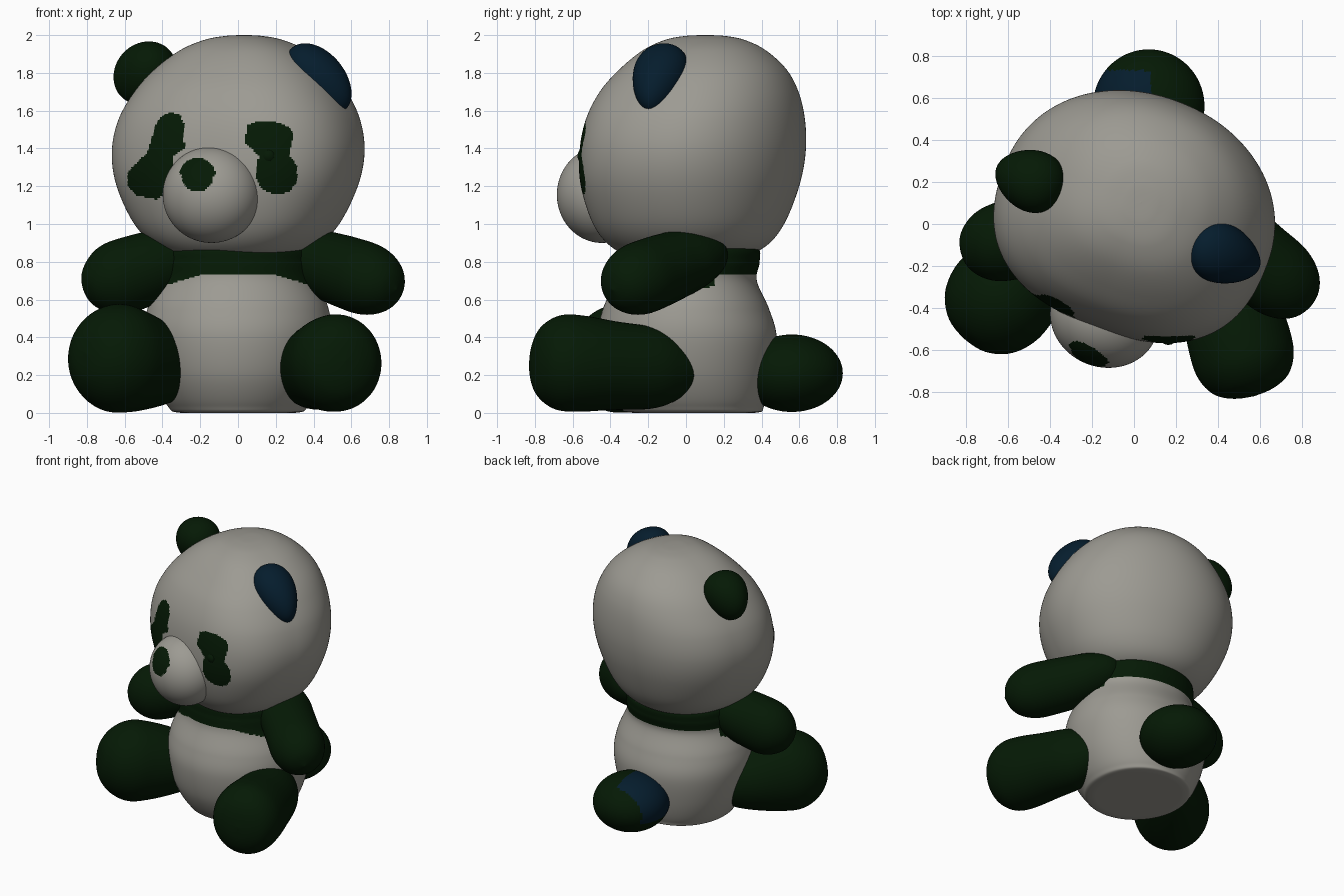
import bpy, bmesh, math
from mathutils import Matrix, Vector
from mathutils.bvhtree import BVHTree

if "Cube" in bpy.data.objects:
    bpy.data.objects.remove(bpy.data.objects["Cube"])


def material(name, rgb):
    m = bpy.data.materials.new(name)
    m.diffuse_color = (*rgb, 1.0)
    m.use_nodes = True
    m.node_tree.nodes["Principled BSDF"].inputs["Base Color"].default_value = m.diffuse_color
    return m


WHITE = material("warm grey plush", (0.335, 0.325, 0.29))
GREEN = material("dark green plush", (0.0015, 0.010, 0.0015))
BLUE = material("dark blue plush", (0.0015, 0.012, 0.026))

YAW = Matrix.Rotation(math.radians(-21), 4, 'Z')   # the head looks to one side
parts = []


def finish(bm, name, mats, rule=None):
    """Turn a bmesh in world space into a smooth object; rule picks a material per face."""
    for v in bm.verts:
        v.co.z = max(v.co.z, 0.0)
    bmesh.ops.recalc_face_normals(bm, faces=bm.faces)
    for f in bm.faces:
        f.smooth = True
        if rule:
            f.material_index = rule(f.calc_center_median())
    me = bpy.data.meshes.new(name)
    bm.to_mesh(me)
    bm.free()
    for m in mats:
        me.materials.append(m)
    ob = bpy.data.objects.new(name, me)
    bpy.context.collection.objects.link(ob)
    parts.append(ob)
    return ob


def spline(rows, steps):
    """Smooth interpolation through profile rows."""
    out = []
    for i in range(len(rows) - 1):
        p = [rows[max(0, min(len(rows) - 1, i + k))] for k in (-1, 0, 1, 2)]
        for s in range(steps):
            t = s / steps
            out.append([0.5 * (2 * b + (c - a) * t + (2 * a - 5 * b + 4 * c - d) * t * t
                               + (3 * b - a - 3 * c + d) * t ** 3) for a, b, c, d in zip(*p)])
    out.append(list(rows[-1]))
    return out


def loft(name, rows, mats, matrix=Matrix(), seg=64, steps=6, front=2.0, back=2.0, rule=None):
    """Rows are (height, half width, centre y, half depth); front/back square off each side."""
    bm = bmesh.new()
    rings = []
    for h, rx, cy, ry in spline(rows, steps):
        rx, ry = max(rx, 0.002), max(ry, 0.002)
        ring = []
        for i in range(seg):
            a = 2 * math.pi * i / seg
            c, s = math.cos(a), math.sin(a)
            e = 2.0 / (front if s < 0 else back)
            x = rx * math.copysign(abs(c) ** e, c)
            y = ry * math.copysign(abs(s) ** e, s)
            ring.append(bm.verts.new(matrix @ Vector((x, y + cy, h))))
        rings.append(ring)
    for a, b in zip(rings, rings[1:]):
        for i in range(seg):
            j = (i + 1) % seg
            bm.faces.new((a[i], a[j], b[j], b[i]))
    bm.faces.new(rings[0][::-1])
    bm.faces.new(rings[-1])
    return finish(bm, name, mats, rule)


def limb(name, start, toward, rows):
    """Rounded limb along a line; rows are (distance, half width, half height)."""
    start, toward = Vector(start), Vector(toward)
    rot = (toward - start).to_track_quat('Z', 'Y').to_matrix().to_4x4()
    loft(name, [(h, rx, 0, ry) for h, rx, ry in rows], [GREEN],
         Matrix.Translation(start) @ rot, seg=64)


def ball(name, loc, radii, mats, rot=Matrix(), seg=64, taper=0.0, rule=None):
    """Ellipsoid; taper thins its depth toward one end of its local x axis."""
    bm = bmesh.new()
    bmesh.ops.create_uvsphere(bm, u_segments=seg, v_segments=seg // 2, radius=1)
    for v in bm.verts:
        v.co.y *= 1 + taper * v.co.x
    bm.transform(Matrix.Translation(loc) @ rot @ Matrix.Diagonal((*radii, 1)))
    return finish(bm, name, mats, rule)


def inside(x, z, poly):
    hit = False
    for (x1, z1), (x2, z2) in zip(poly, poly[1:] + poly[:1]):
        if (z1 > z) != (z2 > z) and x < x1 + (z - z1) * (x2 - x1) / (z2 - z1):
            hit = not hit
    return hit


# Head with coloured eye patches
PATCHES = [
    [(-0.43, 1.54), (-0.40, 1.575), (-0.355, 1.59), (-0.31, 1.58), (-0.285, 1.53), (-0.285, 1.40),
     (-0.34, 1.36), (-0.355, 1.25), (-0.39, 1.16), (-0.43, 1.13), (-0.54, 1.155), (-0.585, 1.20),
     (-0.585, 1.275), (-0.48, 1.38)],
    [(0.045, 1.52), (0.10, 1.54), (0.20, 1.54), (0.27, 1.515), (0.295, 1.47), (0.27, 1.37),
     (0.315, 1.30), (0.31, 1.22), (0.27, 1.17), (0.20, 1.155), (0.13, 1.18), (0.09, 1.25),
     (0.11, 1.36), (0.04, 1.43)],
]
HEAD = [(0.80, 0.0, 0.0, 0.0), (0.83, 0.28, 0.01, 0.27), (0.88, 0.415, 0.02, 0.395),
        (1.0, 0.537, 0.025, 0.485), (1.2, 0.635, 0.035, 0.55), (1.38, 0.667, 0.05, 0.568),
        (1.55, 0.637, 0.065, 0.553), (1.7, 0.557, 0.085, 0.505), (1.82, 0.457, 0.105, 0.425),
        (1.92, 0.327, 0.11, 0.315), (1.975, 0.20, 0.11, 0.205), (1.996, 0.09, 0.11, 0.10),
        (2.0, 0.0, 0.11, 0.0)]
loft("head", HEAD, [WHITE, GREEN], Matrix.Translation((-0.007, 0, 0)) @ YAW, seg=360, steps=20,
     front=2.5, back=2.08,
     rule=lambda c: int(c.y < -0.1 and any(inside(c.x, c.z, p) for p in PATCHES)))

# Muzzle with coloured nose
ball("muzzle", (-0.14, -0.445, 1.155), (0.262, 0.235, 0.255), [WHITE, GREEN], YAW, seg=160,
     rule=lambda c: int(c.y < -0.45 and
                        ((c.x + 0.215) / (0.095 if c.z > 1.26 else 0.085)) ** 2
                        + ((c.z - 1.26) / 0.09) ** 2 < 1))

# Eyes
for side, x in (("left", -0.41), ("right", 0.16)):
    ball(side + "_eye", (x, 0.055 - (0.49 + 0.36 * x) / 0.93, 1.36), (0.045, 0.04, 0.045),
         [GREEN], YAW, seg=24)

# Ears, thinner at the lower end
ball("left_ear", (-0.495, 0.21, 1.80), (0.18, 0.145, 0.155), [GREEN],
     YAW @ Matrix.Rotation(math.radians(-42), 4, 'Y'), taper=0.2)
ball("right_ear", (0.43, -0.145, 1.77), (0.22, 0.14, 0.135), [BLUE],
     YAW @ Matrix.Rotation(math.radians(48), 4, 'Y'), taper=-0.25)

# Body with coloured shoulder band
BODY = [(0.0, 0.0, 0.04, 0.0), (0.0, 0.30, 0.04, 0.32), (0.04, 0.375, 0.03, 0.385),
        (0.2, 0.455, 0.01, 0.45), (0.4, 0.497, 0.005, 0.475), (0.55, 0.48, 0.0, 0.44),
        (0.7, 0.42, 0.0, 0.375), (0.8, 0.41, 0.015, 0.375), (0.88, 0.38, 0.02, 0.355),
        (0.93, 0.2, 0.02, 0.2), (0.94, 0.0, 0.02, 0.0)]
loft("body", BODY, [WHITE, GREEN], seg=160, steps=14, back=2.1,
     rule=lambda c: int(c.z > 0.73 - (0.3 if c.y < 0.15 else 0.0) * max(0.0, abs(c.x) - 0.2)))

# Arms
limb("left_arm", (-0.20, 0.026, 0.86), (-0.645, -0.09, 0.71),
     [(0, 0, 0), (0.03, 0.08, 0.07), (0.11, 0.15, 0.14), (0.22, 0.18, 0.18), (0.35, 0.19, 0.195),
      (0.485, 0.185, 0.195), (0.575, 0.155, 0.16), (0.645, 0.09, 0.09), (0.672, 0, 0)])
limb("right_arm", (0.20, 0.17, 0.875), (0.69, -0.26, 0.705),
     [(0, 0, 0), (0.03, 0.08, 0.07), (0.12, 0.16, 0.13), (0.25, 0.19, 0.165), (0.38, 0.19, 0.18),
      (0.52, 0.19, 0.19), (0.67, 0.19, 0.19), (0.78, 0.155, 0.155), (0.85, 0.09, 0.09),
      (0.88, 0, 0)])

# Legs
limb("left_leg", (-0.30, 0.02, 0.23), (-0.64, -0.36, 0.29),
     [(0, 0.12, 0.12), (0.08, 0.17, 0.18), (0.22, 0.225, 0.23), (0.40, 0.255, 0.275),
      (0.54, 0.26, 0.285), (0.66, 0.215, 0.23), (0.74, 0.12, 0.13), (0.765, 0, 0)])
limb("right_leg", (0.345, 0.02, 0.225), (0.507, -0.58, 0.262),
     [(0, 0.11, 0.11), (0.08, 0.155, 0.17), (0.2, 0.20, 0.215), (0.42, 0.23, 0.235),
      (0.6, 0.245, 0.255), (0.72, 0.235, 0.25), (0.81, 0.185, 0.195), (0.855, 0.10, 0.11),
      (0.87, 0, 0)])

# Tail with a blue upper corner
ball("tail", (0.07, 0.56, 0.21), (0.265, 0.27, 0.205), [GREEN, BLUE], seg=96,
     rule=lambda c: int(c.x < 0.08 and c.y < 0.73 and c.z > 0.14))

# Remove the faces buried inside neighbouring parts, leaving one outer skin
trees = []
for ob in parts:
    co = [v.co.copy() for v in ob.data.vertices]
    lo, hi = ([f(c[i] for c in co) for i in range(3)] for f in (min, max))
    trees.append((ob, lo, hi, BVHTree.FromPolygons(co, [tuple(p.vertices) for p in ob.data.polygons])))
for ob in parts:
    bm = bmesh.new()
    bm.from_mesh(ob.data)
    buried = []
    for f in bm.faces:
        c = f.calc_center_median()
        for other, lo, hi, tree in trees:
            if other is not ob and all(lo[i] < c[i] < hi[i] for i in range(3)):
                hit, normal, _, _ = tree.find_nearest(c)
                if (c - hit).dot(normal) < -0.012:
                    buried.append(f)
                    break
    bmesh.ops.delete(bm, geom=buried, context='FACES')
    bm.to_mesh(ob.data)
    bm.free()
